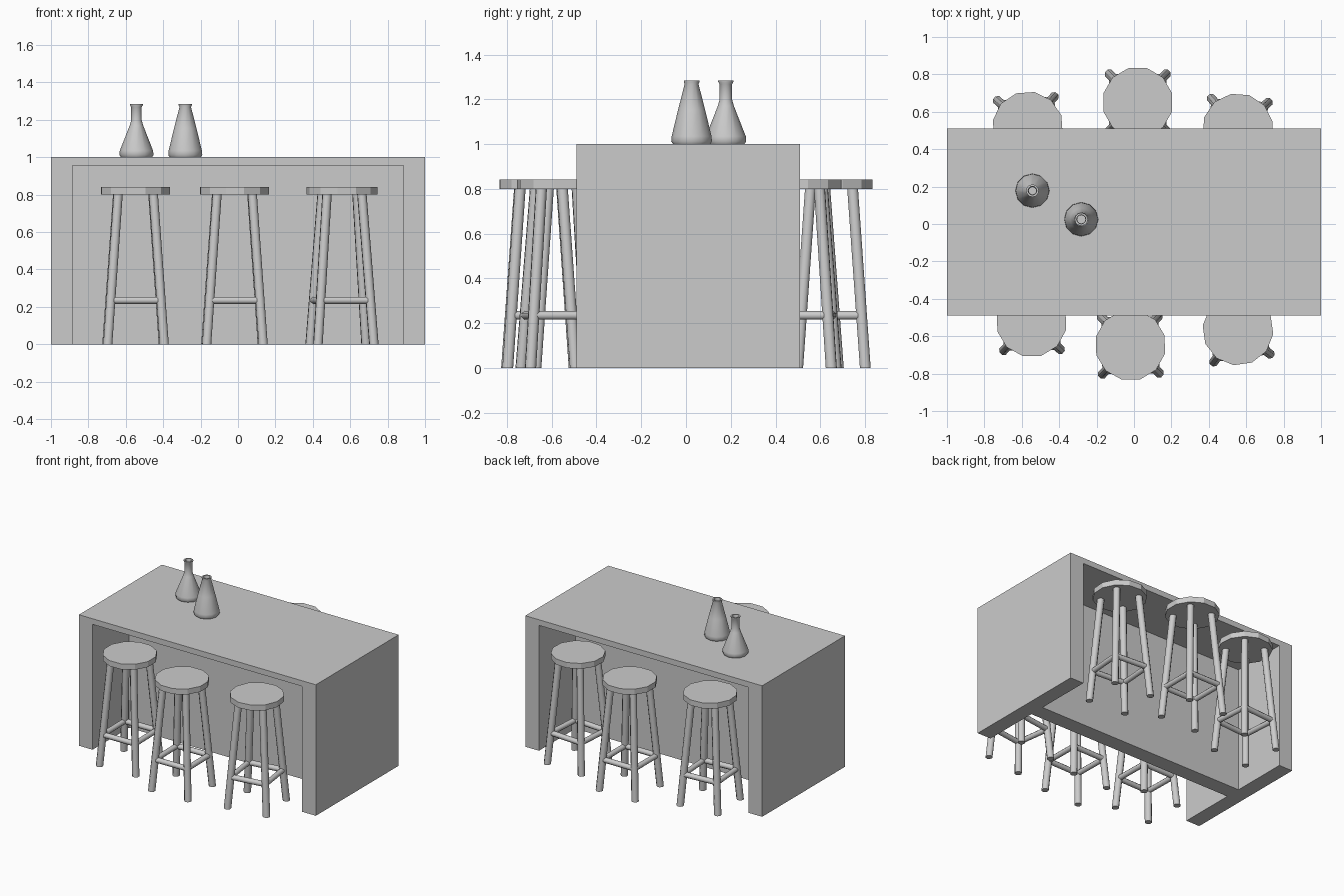
import bpy, bmesh
from math import cos, sin, pi, radians
from mathutils import Vector, Matrix

if "Cube" in bpy.data.objects:
    bpy.data.objects.remove(bpy.data.objects["Cube"])


def finish(name, bm, loc=(0, 0, 0), rot=0, smooth=False):
    bmesh.ops.recalc_face_normals(bm, faces=bm.faces)
    mesh = bpy.data.meshes.new(name)
    bm.to_mesh(mesh)
    bm.free()
    ob = bpy.data.objects.new(name, mesh)
    bpy.context.collection.objects.link(ob)
    ob.location = loc
    ob.rotation_euler.z = rot
    if smooth:
        bpy.ops.object.select_all(action='DESELECT')
        ob.select_set(True)
        bpy.context.view_layer.objects.active = ob
        bpy.ops.object.shade_smooth_by_angle(angle=radians(50))
    return ob


def rod(bm, a, b, r, sides=8, level=False):
    """Closed rod from a to b; level=True keeps the end cuts horizontal."""
    a, b = Vector(a), Vector(b)
    q = Matrix() if level else (b - a).to_track_quat('Z', 'Y').to_matrix().to_4x4()
    rings = []
    for p in (a, b):
        rings.append([bm.verts.new(p + q @ Vector((r * cos(2 * pi * (i + .5) / sides),
                                                   r * sin(2 * pi * (i + .5) / sides), 0)))
                      for i in range(sides)])
    for i in range(sides):
        j = (i + 1) % sides
        bm.faces.new((rings[0][i], rings[0][j], rings[1][j], rings[1][i]))
    bm.faces.new(rings[0])
    bm.faces.new(rings[1])


# Counter body: top with two end panels, as one bridge-shaped profile
Y0, Y1, INNER, UNDER = -0.49, 0.51, 0.885, 0.957
bm = bmesh.new()
outline = [(-1, 0), (-1, 1), (1, 1), (1, 0), (INNER, 0), (INNER, UNDER), (-INNER, UNDER), (-INNER, 0)]
face = bm.faces.new([bm.verts.new((x, Y0, z)) for x, z in outline])
ext = bmesh.ops.extrude_face_region(bm, geom=[face])
bmesh.ops.translate(bm, vec=(0, Y1 - Y0, 0),
                    verts=[v for v in ext['geom'] if isinstance(v, bmesh.types.BMVert)])
finish("counter", bm)

# Middle panel between the two knee spaces
bm = bmesh.new()
bmesh.ops.create_cube(bm, size=1, matrix=Matrix.Translation((0, 0.01, UNDER / 2))
                      @ Matrix.Diagonal((2 * INNER, 0.12, UNDER, 1)))
finish("middle_panel", bm)


# Stool: round seat, four splayed legs, square of foot rails
def stool(name, x, y, degrees):
    loc, rot = (x, y, 0), radians(degrees)
    bm = bmesh.new()
    rod(bm, (0, 0, 0.80), (0, 0, 0.842), 0.19, 12, level=True)
    finish(name + "_seat", bm, loc, rot)
    low, high, rail_z = 0.151, 0.094, 0.235
    mid = low + (high - low) * rail_z / 0.80
    corners = [(-1, -1), (1, -1), (1, 1), (-1, 1)]
    bm = bmesh.new()
    for cx, cy in corners:
        rod(bm, (cx * low, cy * low, 0), (cx * high, cy * high, 0.805), 0.026, 8, level=True)
    finish(name + "_legs", bm, loc, rot, True)
    bm = bmesh.new()
    for (ax, ay), (bx, by) in zip(corners, corners[1:] + corners[:1]):
        rod(bm, (ax * mid, ay * mid, rail_z), (bx * mid, by * mid, rail_z), 0.02)
    finish(name + "_foot_rails", bm, loc, rot, True)


stool("front_left_stool", -0.548, -0.522, 1)
stool("front_middle_stool", -0.019, -0.648, 1)
stool("front_right_stool", 0.556, -0.566, 8)
stool("back_left_stool", -0.568, 0.519, 4)
stool("back_middle_stool", 0.02, 0.650, 0)
stool("back_right_stool", 0.555, 0.509, -4)


# Vases: turned profiles (radius, height) with an open mouth
def vase(name, x, y, profile, sides=12):
    bm = bmesh.new()
    verts = [bm.verts.new((r, 0, z)) for r, z in profile]
    edges = [bm.edges.new(pair) for pair in zip(verts, verts[1:])]
    bmesh.ops.spin(bm, geom=verts + edges, cent=(0, 0, 0), axis=(0, 0, 1),
                   angle=2 * pi, steps=sides)
    bmesh.ops.remove_doubles(bm, verts=bm.verts, dist=0.0005)
    finish(name, bm, (x, y, 1.0), 0, True)


vase("necked_vase", -0.543, 0.178,
     [(0, 0), (0.083, 0), (0.091, 0.012), (0.089, 0.035), (0.036, 0.17), (0.028, 0.198),
      (0.028, 0.268), (0.034, 0.278), (0.034, 0.285), (0.024, 0.285), (0.020, 0.265),
      (0.020, 0.20), (0, 0.20)])
vase("tapered_vase", -0.282, 0.025,
     [(0, 0), (0.083, 0), (0.091, 0.012), (0.089, 0.035), (0.060, 0.155), (0.031, 0.268),
      (0.035, 0.278), (0.035, 0.285), (0.025, 0.285), (0.022, 0.265), (0.022, 0.20), (0, 0.20)])
